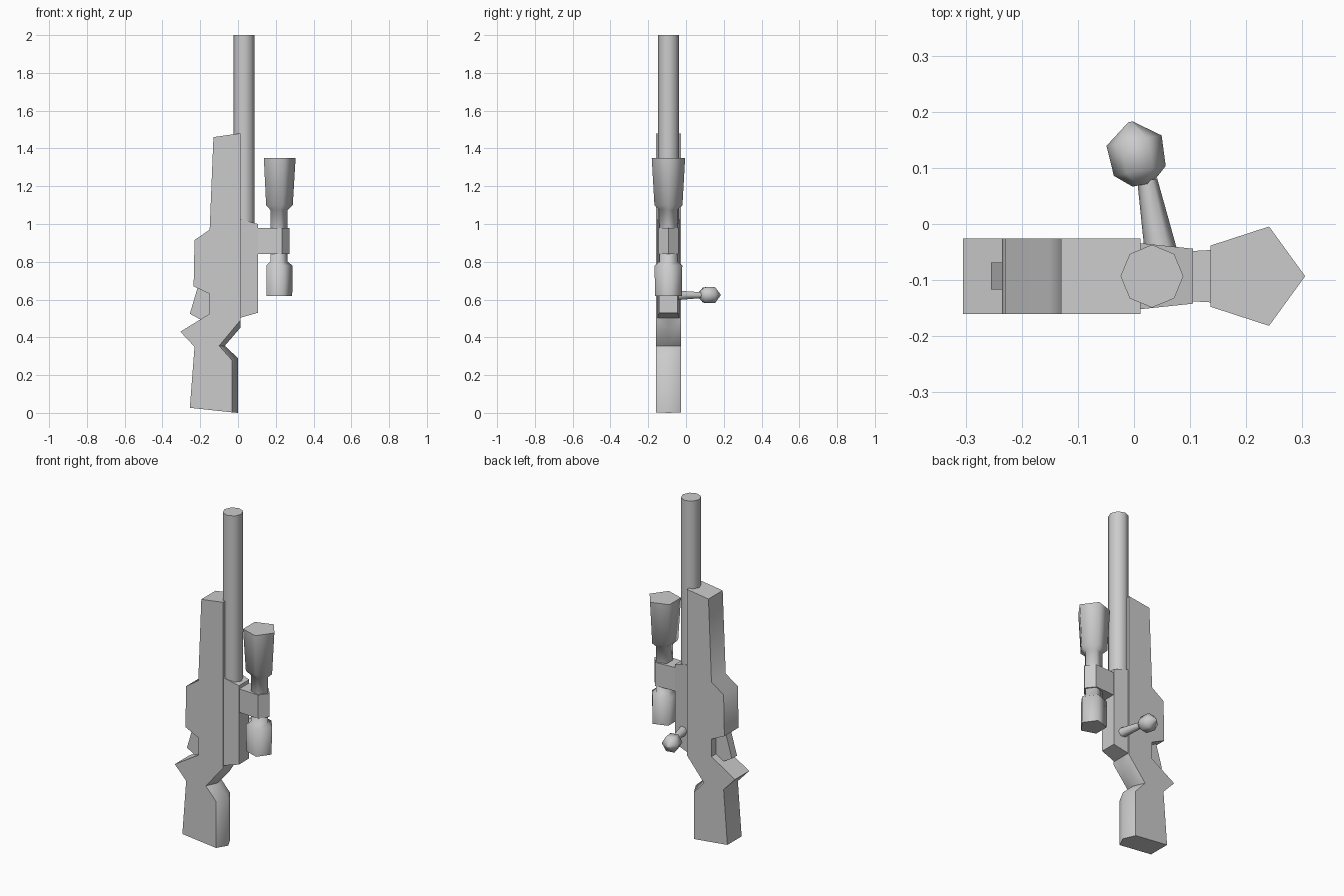
import bpy, bmesh, math
from mathutils import Vector

cube = bpy.data.objects.get("Cube")
if cube:
    bpy.data.objects.remove(cube)

grey = bpy.data.materials.new("plain_grey")
grey.use_nodes = True
COLOUR = (0.6, 0.6, 0.6, 1)
grey.diffuse_color = COLOUR
grey.node_tree.nodes["Principled BSDF"].inputs["Base Color"].default_value = COLOUR

MID = -0.093          # centre plane of the rifle in y
HALF = 0.067          # half thickness of the stock


def loft(name, rings, angle):
    """Skin a list of equal-length closed rings and cap both ends."""
    bm = bmesh.new()
    loops = [[bm.verts.new(p) for p in ring] for ring in rings]
    n = len(loops[0])
    for a, b in zip(loops, loops[1:]):
        for i in range(n):
            j = (i + 1) % n
            bm.faces.new((a[i], a[j], b[j], b[i]))
    bm.faces.new(loops[0][::-1])
    bm.faces.new(loops[-1])
    bmesh.ops.recalc_face_normals(bm, faces=bm.faces)
    mesh = bpy.data.meshes.new(name)
    bm.to_mesh(mesh)
    bm.free()
    mesh.materials.append(grey)
    obj = bpy.data.objects.new(name, mesh)
    bpy.context.collection.objects.link(obj)
    bpy.ops.object.select_all(action='DESELECT')
    obj.select_set(True)
    bpy.context.view_layer.objects.active = obj
    bpy.ops.object.shade_smooth_by_angle(angle=math.radians(angle))
    return obj


def slab(points, y):
    return [(x, y, z) for x, z in points]


def lathe(name, start, axis, stations, sides, angle):
    """Turned part: stations are (distance along axis, radius)."""
    axis = Vector(axis).normalized()
    u = Vector((1, 0, 0))
    u = (u - axis * u.dot(axis)).normalized()
    v = axis.cross(u)
    turn = [2 * math.pi * k / sides for k in range(sides)]
    rings = [[Vector(start) + axis * d + (u * math.cos(t) + v * math.sin(t)) * r
              for t in turn] for d, r in stations]
    return loft(name, rings, angle)


# Stock: side outline, with a raised ridge along the rear of grip and butt
front_edge = [(0.012, 1.48), (-0.13, 1.46), (-0.15, 0.97), (-0.23, 0.915),
              (-0.235, 0.67), (-0.15, 0.63), (-0.15, 0.525), (-0.305, 0.43),
              (-0.23, 0.35), (-0.255, 0.027)]
side_rear = [(-0.033, 0.003), (-0.033, 0.28), (-0.10, 0.355), (0.012, 0.49)]
ridge_rear = [(0, 0), (0, 0.29), (-0.07, 0.355), (0.012, 0.45)]
loft("stock", [slab(front_edge + side_rear, MID - HALF),
               slab(front_edge + ridge_rear, MID),
               slab(front_edge + side_rear, MID + HALF)], 56)

# Trigger plate between magazine and grip
trigger = [(-0.215, 0.66), (-0.255, 0.525), (-0.20, 0.495), (-0.14, 0.51), (-0.14, 0.64)]
loft("trigger_plate", [slab(trigger, MID - 0.024), slab(trigger, MID + 0.024)], 30)

# Receiver: block narrowing away from the stock
loft("receiver", [[(x, MID - w, low), (x, MID + w, low), (x, MID + w, high), (x, MID - w, high)]
                  for x, w, low, high in ((0.0, 0.06, 0.50, 1.03),
                                          (0.105, 0.049, 0.53, 1.0))], 30)

# Barrel
lathe("barrel", (0.032, MID, 0.95), (0, 0, 1), [(0, 0.056), (1.05, 0.056)], 8, 50)

# Scope: eyepiece, tube and bell in one turned body
SCOPE_X = 0.212
lathe("scope", (SCOPE_X, MID, 0), (0, 0, 1),
      [(0.62, 0.075), (0.78, 0.077), (0.80, 0.051), (1.075, 0.051),
       (1.10, 0.078), (1.35, 0.093)], 5, 75)

# Scope mount: arm with a pointed outer end wrapped round the tube
mount = [(0.09, -0.044), (0.232, -0.052), (0.273, 0), (0.232, 0.052), (0.09, 0.044)]
loft("scope_mount", [[(x, MID + y, z) for x, y in mount] for z in (0.84, 0.98)], 30)

# Bolt handle and its faceted knob
lathe("bolt_handle", (0.048, -0.05, 0.622), (-0.19, 1, 0.01),
      [(0, 0.029), (0.13, 0.018)], 6, 75)
lathe("bolt_knob", (0.015, 0.07, 0.624), (-0.19, 1, 0),
      [(0, 0.018), (0.025, 0.047), (0.08, 0.05), (0.114, 0.004)], 6, 75)
